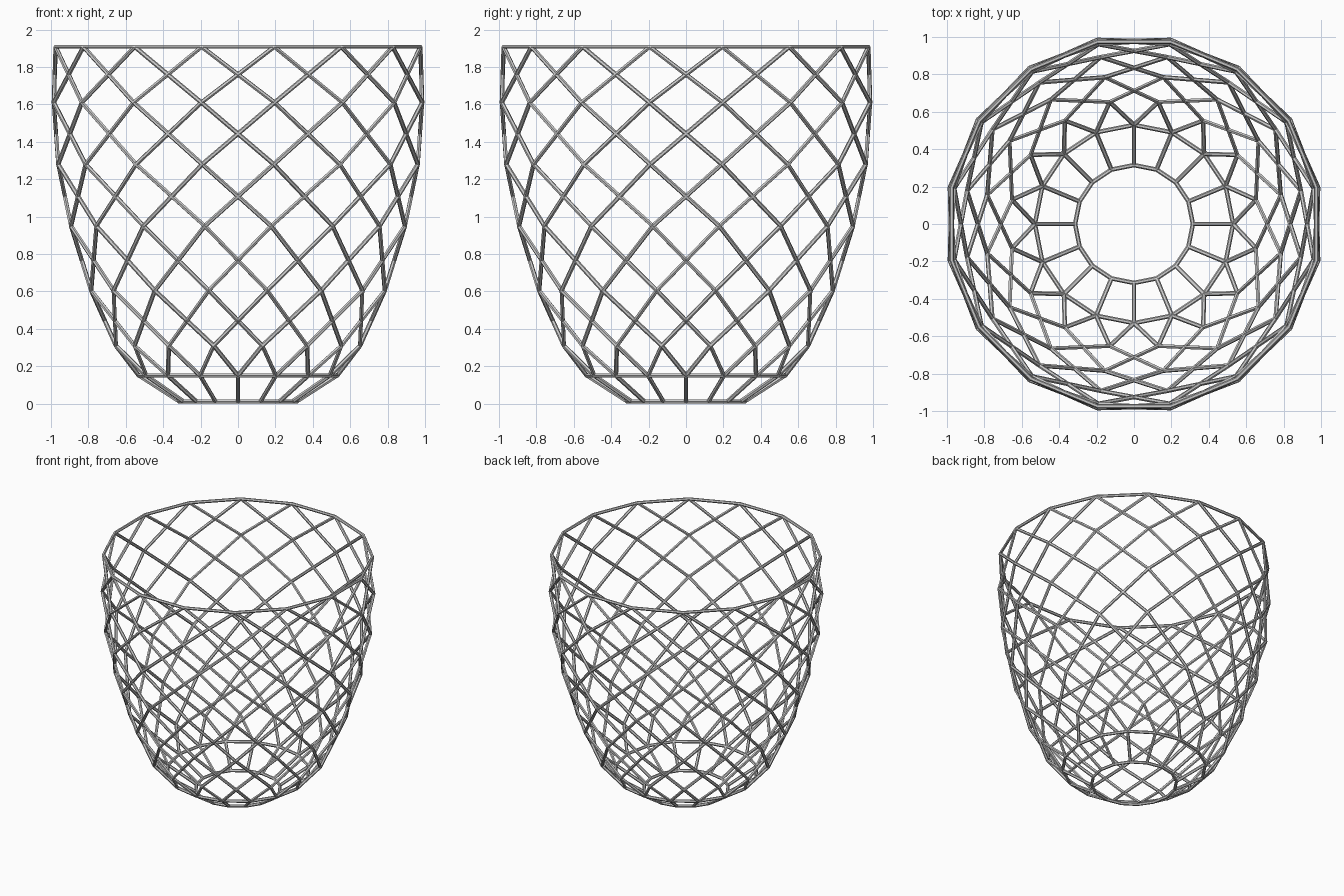
import bpy
from math import sin, cos, pi

if "Cube" in bpy.data.objects:
    bpy.data.objects.remove(bpy.data.objects["Cube"])

N = 16
STEP = 2 * pi / N
WIRE = 0.012

# radius, height of the wire nodes
BASE = (0.315, 0.012)
WAIST = (0.53, 0.15)
WALL = [(0.665, 0.31), (0.80, 0.605), (0.91, 0.95), (0.98, 1.28), (1.004, 1.61), (0.994, 1.908)]


def node(rz, turn):
    a = turn * STEP
    return (rz[0] * cos(a), rz[0] * sin(a), rz[1])


def wires(name, paths, closed=False):
    """Hexagonal wire swept along straight-sided paths, as one mesh."""
    cu = bpy.data.curves.new(name, 'CURVE')
    cu.dimensions = '3D'
    cu.bevel_depth = WIRE
    cu.bevel_resolution = 1
    cu.use_fill_caps = True
    for path in paths:
        sp = cu.splines.new('POLY')
        sp.points.add(len(path) - 1)
        for p, co in zip(sp.points, path):
            p.co = (*co, 1)
        sp.use_cyclic_u = closed
        sp.use_smooth = False
    ob = bpy.data.objects.new(name, cu)
    bpy.context.collection.objects.link(ob)
    bpy.ops.object.select_all(action='DESELECT')
    ob.select_set(True)
    bpy.context.view_layer.objects.active = ob
    bpy.ops.object.convert(target='MESH')


# horizontal hoops
for name, rz, shift in (("base_hoop", BASE, 0), ("waist_hoop", WAIST, 0), ("rim_hoop", WALL[-1], 0.5)):
    wires(name, [[node(rz, i + shift) for i in range(N)]], closed=True)

# short ribs between base and waist
wires("base_ribs", [[node(BASE, i), node(WAIST, i)] for i in range(N)])

# two opposite families of spiralling wall wires
for name, d in (("left_spiral_wires", 1), ("right_spiral_wires", -1)):
    wires(name, [[node(WAIST, i)] + [node(rz, i + d * (k + 0.5)) for k, rz in enumerate(WALL)]
                 for i in range(N)])
